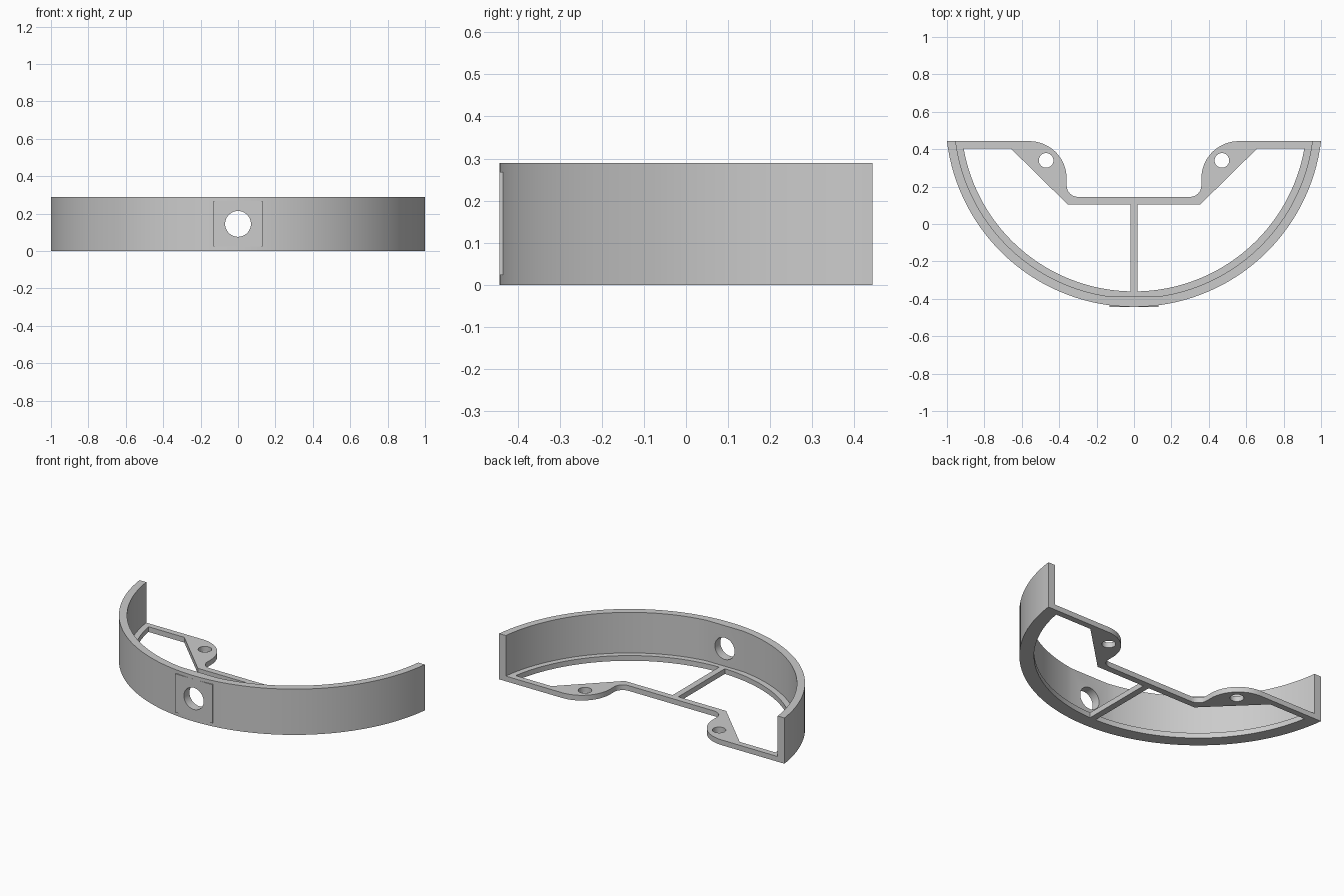
import bpy, bmesh, math

if "Cube" in bpy.data.objects:
    bpy.data.objects.remove(bpy.data.objects["Cube"])

CY = 0.5645                                 # centre of all band arcs
R_OUT, R_IN, R_LIP = 1.0075, 0.961, 0.925   # outer face, inner face, lip
BACK, BAR_Y, PLATE, TOP = 0.443, 0.105, 0.033, 0.29
RIB = 0.02

grey = bpy.data.materials.new("light grey")
grey.diffuse_color = (0.6, 0.6, 0.6, 1)
grey.use_nodes = True
grey.node_tree.nodes["Principled BSDF"].inputs["Base Color"].default_value = grey.diffuse_color


def arc(cx, cy, r, a0, a1, n):
    return [(cx + r * math.cos(a0 + (a1 - a0) * i / n),
             cy + r * math.sin(a0 + (a1 - a0) * i / n)) for i in range(n + 1)]


def band_arc(r, y_end, x_end=None, n=64):
    """Arc from the left end round the front, to the right end or to x_end."""
    a = math.asin((y_end - CY) / r)
    stop = 2 * math.pi + a if x_end is None else 1.5 * math.pi + math.asin(x_end / r)
    return arc(0, CY, r, math.pi - a, stop, n)


def mirror(points):
    return [(-x, y) for x, y in reversed(points)]


def activate(ob):
    bpy.ops.object.select_all(action='DESELECT')
    ob.select_set(True)
    bpy.context.view_layer.objects.active = ob


def extrude_outline(name, loops, z0, z1):
    """Filled outline with holes, extruded between two heights."""
    cu = bpy.data.curves.new(name, 'CURVE')
    cu.dimensions, cu.fill_mode, cu.extrude = '2D', 'BOTH', (z1 - z0) / 2
    for pts in loops:
        sp = cu.splines.new('POLY')
        sp.points.add(len(pts) - 1)
        for p, (x, y) in zip(sp.points, pts):
            p.co = (x, y, 0, 1)
        sp.use_cyclic_u = True
    ob = bpy.data.objects.new(name, cu)
    bpy.context.collection.objects.link(ob)
    activate(ob)
    bpy.ops.object.convert(target='MESH')
    ob = bpy.context.object
    bm = bmesh.new()
    bm.from_mesh(ob.data)
    bmesh.ops.remove_doubles(bm, verts=bm.verts, dist=1e-5)
    bmesh.ops.translate(bm, verts=bm.verts, vec=(0, 0, (z0 + z1) / 2))
    bmesh.ops.recalc_face_normals(bm, faces=bm.faces)
    bm.to_mesh(ob.data)
    bm.free()
    ob.data.materials.clear()
    ob.data.materials.append(grey)
    return ob


# Base plate: curved rim, back bar with two rounded ears, centre rib
ear = arc(-0.56, BACK - 0.2, 0.2, math.pi / 2, 0, 16)
fillet = arc(-0.30, 0.205, 0.06, math.pi, 1.5 * math.pi, 8)
half_back = ear + fillet
back_edge = half_back + mirror(half_back)           # runs left to right
outer = band_arc(R_OUT, BACK) + back_edge[::-1]
window = band_arc(R_LIP, 0.405, -RIB, 32) + [
    (-RIB, BAR_Y), (-0.355, BAR_Y), (-0.66, 0.405)]
screw = arc(-0.47, 0.34, 0.039, 0, 2 * math.pi, 32)[:-1]
plate = extrude_outline("base_plate",
                        [outer, window, mirror(window), screw, mirror(screw)], 0, PLATE)

# Upright curved wall, flat inside behind the front pad
inner = [p for p in band_arc(R_IN, BACK) if abs(p[0]) > 0.125 or p[1] > 0]
wall = extrude_outline("curved_wall", [band_arc(R_OUT, BACK) + inner[::-1]], PLATE, TOP)

# Flat pad on the front of the wall
pad = extrude_outline("front_pad", [[(-0.13, -0.443), (0.13, -0.443),
                                     (0.13, -0.41), (-0.13, -0.41)]], 0.023, 0.268)

# Round hole through pad and wall
bpy.ops.mesh.primitive_cylinder_add(vertices=48, radius=0.069, depth=0.4,
                                    location=(0, -0.42, 0.145),
                                    rotation=(math.pi / 2, 0, 0))
cutter = bpy.context.object
cutter.name = "hole_cutter"
cutter.hide_render = True
for ob in (wall, pad):
    activate(ob)
    mod = ob.modifiers.new("hole", 'BOOLEAN')
    mod.operation, mod.solver, mod.object = 'DIFFERENCE', 'EXACT', cutter
    bpy.ops.object.modifier_apply(modifier=mod.name)
bpy.data.objects.remove(cutter)

for ob in (plate, wall, pad):
    activate(ob)
    bpy.ops.object.shade_smooth_by_angle(angle=math.radians(30))
